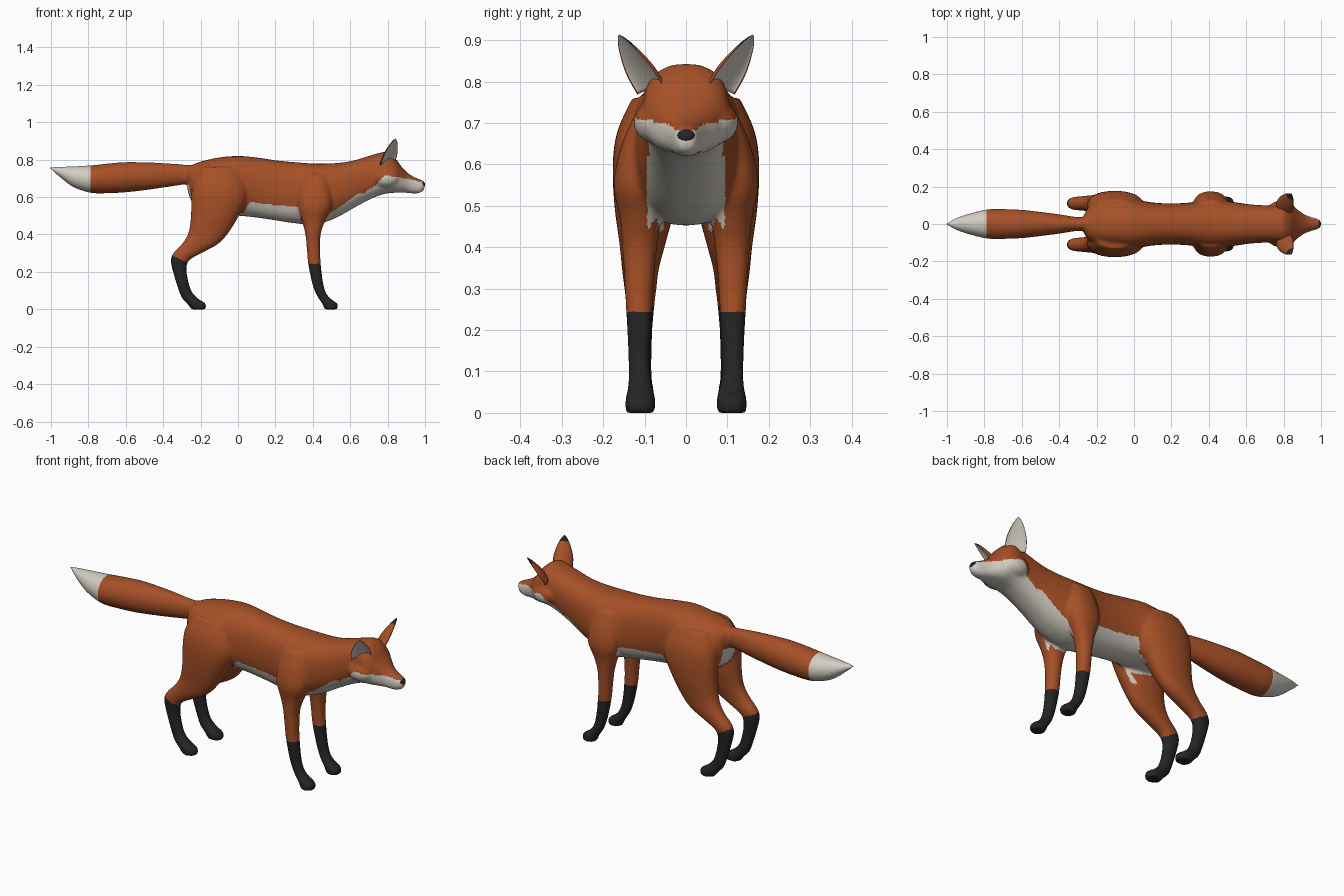
import bpy, bmesh, math
from mathutils import Vector

cube = bpy.data.objects.get("Cube")
if cube:
    bpy.data.objects.remove(cube)


def material(name, rgb):
    m = bpy.data.materials.new(name)
    m.use_nodes = True
    m.diffuse_color = (*rgb, 1)
    bsdf = next(n for n in m.node_tree.nodes if n.type == 'BSDF_PRINCIPLED')
    bsdf.inputs["Base Color"].default_value = (*rgb, 1)
    return m


ORANGE, CREAM, DARK = 0, 1, 2
mats = [material("russet fur", (0.38, 0.08, 0.02)),
        material("cream fur", (0.65, 0.61, 0.54)),
        material("charcoal fur", (0.018, 0.018, 0.018))]


def new_object(name, bm):
    bmesh.ops.recalc_face_normals(bm, faces=bm.faces)
    me = bpy.data.meshes.new(name)
    bm.to_mesh(me)
    bm.free()
    for m in mats:
        me.materials.append(m)
    me.shade_smooth()
    ob = bpy.data.objects.new(name, me)
    bpy.context.collection.objects.link(ob)
    return ob


def refine(rows, steps=4):
    """Smooth spline through the rows of section values."""
    out = []
    for i in range(len(rows) - 1):
        quad = [rows[max(0, min(len(rows) - 1, i + k))] for k in (-1, 0, 1, 2)]
        for s in range(steps):
            t = s / steps
            out.append([0.5 * (2 * b + (c - a) * t + (2 * a - 5 * b + 4 * c - d) * t * t
                        + (3 * b - a - 3 * c + d) * t ** 3) for a, b, c, d in zip(*quad)])
    return out + [list(rows[-1])]


def skin(bm, rings):
    """Closed tube through rings of points."""
    loops = [[bm.verts.new(p) for p in r] for r in rings]
    n = len(loops[0])
    for a, b in zip(loops, loops[1:]):
        for i in range(n):
            j = (i + 1) % n
            bm.faces.new((a[i], a[j], b[j], b[i]))
    bm.faces.new(loops[0][::-1])
    bm.faces.new(loops[-1])


def oval(power=2.0, n=28):
    for i in range(n):
        a = 2 * math.pi * i / n
        c, s = math.cos(a), math.sin(a)
        yield (math.copysign(abs(c) ** (2 / power), c), math.copysign(abs(s) ** (2 / power), s))


def along_x(bm, rows, power):
    """Rows: x, bottom z, top z, half width."""
    skin(bm, [[(x, w * c, (lo + hi) / 2 + (hi - lo) / 2 * s) for c, s in oval(power)]
              for x, lo, hi, w in refine(rows)])


def along_z(bm, rows, side):
    """Rows: z, back x, front x, centre y, half width."""
    skin(bm, [[((lo + hi) / 2 + (hi - lo) / 2 * c, side * (y + w * s), z) for c, s in oval(2.2)]
              for z, lo, hi, y, w in refine(rows)])


def ball(bm, centre, radii):
    made = bmesh.ops.create_uvsphere(bm, u_segments=24, v_segments=16, radius=1)
    for v in made["verts"]:
        v.co = Vector(centre) + Vector(a * b for a, b in zip(v.co, radii))


torso = [(-.27, .64, .765, .04), (-.25, .58, .77, .08), (-.2, .54, .79, .11),
         (-.1, .50, .812, .125), (0, .50, .82, .13), (.1, .49, .812, .115),
         (.2, .475, .797, .11), (.3, .46, .787, .115), (.4, .452, .78, .13),
         (.48, .47, .78, .125), (.55, .502, .784, .115), (.62, .542, .796, .105),
         (.7, .585, .82, .10), (.76, .61, .837, .10), (.8, .62, .842, .105),
         (.84, .623, .81, .10), (.87, .624, .768, .08), (.91, .622, .727, .052),
         (.95, .618, .704, .037), (.985, .628, .69, .027), (.998, .645, .675, .014)]
tail = [(-1.008, .752, .76, .003), (-.95, .705, .762, .032), (-.9, .665, .764, .05),
        (-.85, .64, .766, .064), (-.78, .621, .77, .079), (-.7, .62, .779, .08),
        (-.6, .625, .787, .076), (-.5, .636, .786, .065), (-.4, .65, .782, .052),
        (-.3, .665, .775, .037), (-.2, .68, .77, .035)]
hind_leg = [(.76, -.2, 0, .08, .05), (.68, -.24, .04, .09, .076), (.6, -.25, .05, .1, .077),
            (.5, -.252, .005, .1, .073), (.41, -.265, -.05, .105, .056),
            (.35, -.30, -.105, .11, .045), (.3, -.347, -.195, .11, .039),
            (.26, -.36, -.262, .11, .034), (.2, -.348, -.274, .11, .029),
            (.1, -.317, -.25, .11, .027), (.055, -.297, -.21, .11, .032),
            (.03, -.272, -.172, .11, .037), (0, -.25, -.172, .11, .035)]
front_leg = [(.72, .34, .48, .08, .045), (.64, .32, .5, .09, .068), (.55, .32, .5, .11, .065),
             (.47, .343, .465, .11, .05), (.4, .36, .442, .112, .042),
             (.32, .368, .439, .113, .036), (.25, .374, .442, .113, .032),
             (.15, .393, .454, .113, .027), (.09, .413, .47, .112, .027),
             (.055, .433, .497, .11, .032), (.03, .45, .533, .11, .037), (0, .462, .533, .11, .036)]

# Torso, head, tail and legs fused into one skin
bm = bmesh.new()
along_x(bm, torso, 2.4)
along_x(bm, tail, 2.0)
for side in (1, -1):
    along_z(bm, hind_leg, side)
    along_z(bm, front_leg, side)
    ball(bm, (.79, side * .072, .702), (.075, .055, .052))
body = new_object("fox_body", bm)
mod = body.modifiers.new("fuse", 'REMESH')
mod.mode = 'VOXEL'
mod.voxel_size = .008
mod.use_smooth_shade = True
mod = body.modifiers.new("soften", 'SMOOTH')
mod.factor = .5
mod.iterations = 8
bpy.context.view_layer.update()
fused = bpy.data.meshes.new_from_object(body.evaluated_get(bpy.context.evaluated_depsgraph_get()))
body.modifiers.clear()
body.data = fused
fused.materials.clear()
for m in mats:
    fused.materials.append(m)
fused.shade_smooth()

# Upper edge of the cream chest, throat and muzzle
bib = [(.48, .46), (.5, .48), (.6, .552), (.7, .642), (.74, .665), (.78, .716),
       (.83, .71), (.9, .70), (1.01, .675)]


def bib_height(x):
    for (x0, z0), (x1, z1) in zip(bib, bib[1:]):
        if x0 <= x <= x1:
            return z0 + (z1 - z0) * (x - x0) / (x1 - x0)
    return 0


def fur(c, n):
    x, y, z = c.x, abs(c.y), c.z
    if x < -.79:
        return CREAM
    if (x < 0 and z < .25 - .45 * (x + .27)) or (x > 0 and z < .242):
        return DARK
    if z < bib_height(x) or (x > .45 and y < .095 and n.x > .2 and z < .62):
        return CREAM
    if .02 + .6 * (z - .5) < x < .335 and z < .58 - .11 * x and y < .125 and z > .44:
        return CREAM
    if -.25 < x < .52 and y < .07 and z > .44 and n.z < -.4:
        return CREAM
    if -.32 < x < -.2 and y < .06 and .56 < z < .665 and n.x < 0:
        return CREAM
    return ORANGE


for p in fused.polygons:
    p.material_index = fur(p.center, p.normal)

# Nose
bm = bmesh.new()
ball(bm, (.980, 0, .667), (.02, .024, .02))
nose = new_object("nose", bm)
for p in nose.data.polygons:
    p.material_index = DARK

# Ears: cupped petals, cream inside, dark behind the tip
for side, label in ((1, "left"), (-1, "right")):
    base, tip = Vector((.80, .085, .775)), Vector((.842, .162, .912))
    axis = (tip - base).normalized()
    out = Vector((.65, .75, 0))
    out = (out - axis * out.dot(axis)).normalized()
    across = axis.cross(out)
    rings, n = [], 24
    for t, w, d in refine([(0, .05, .03), (.3, .05, .028), (.55, .041, .022),
                           (.8, .025, .013), (.93, .012, .007), (1, .002, .002)]):
        ring = []
        for i in range(n):
            a = 2 * math.pi * i / n
            depth = math.sin(a) * (-d if math.sin(a) < 0 else -.45 * d)
            depth = math.sin(a) * d if math.sin(a) < 0 else depth
            p = base.lerp(tip, t) + across * w * math.cos(a) + out * depth
            ring.append((p.x, side * p.y, p.z))
        rings.append(ring)
    bm = bmesh.new()
    skin(bm, rings)
    ear = new_object(label + "_ear", bm)
    for p in ear.data.polygons[:-2]:
        row, i = divmod(p.index, n)
        height = row / (len(rings) - 1)
        p.material_index = CREAM if 1 <= i < n / 2 - 1 else DARK if height > .58 else ORANGE
    ear.data.polygons[-1].material_index = DARK
